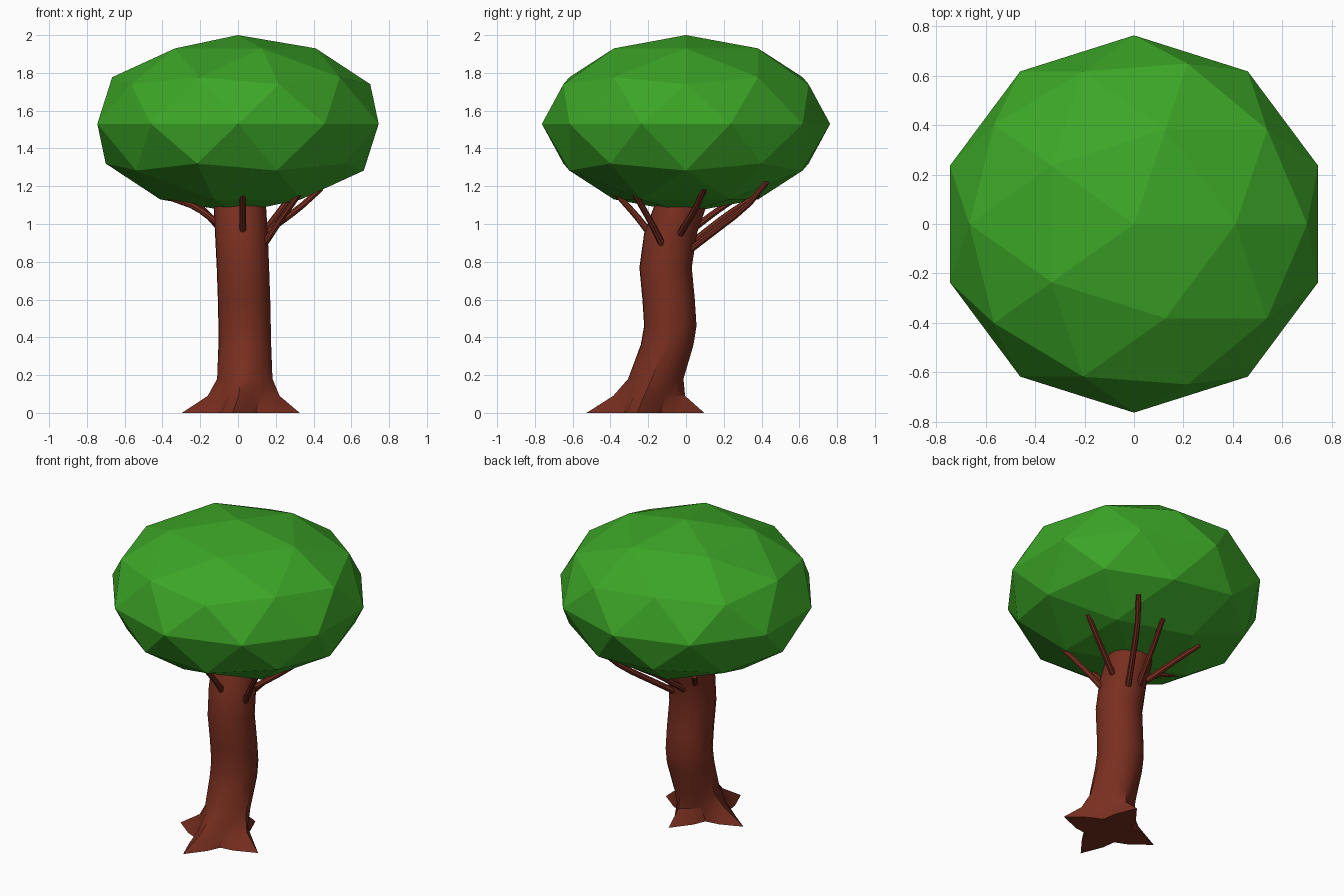
import bpy, bmesh
from math import cos, sin, pi, radians
from mathutils import Vector

if "Cube" in bpy.data.objects:
    bpy.data.objects.remove(bpy.data.objects["Cube"])


def material(name, rgb):
    m = bpy.data.materials.new(name)
    m.diffuse_color = (*rgb, 1)
    m.use_nodes = True
    m.node_tree.nodes["Principled BSDF"].inputs["Base Color"].default_value = m.diffuse_color
    return m


leaf = material("leaf_green", (0.045, 0.38, 0.02))
bark = material("bark_brown", (0.19, 0.028, 0.014))

# Canopy: faceted, squashed icosphere
bpy.ops.mesh.primitive_ico_sphere_add(subdivisions=2, radius=1, location=(0, 0, 1.53))
canopy = bpy.context.object
canopy.name = "canopy"
canopy.scale = (0.783, 0.763, 0.47)
bpy.ops.object.transform_apply(location=False, rotation=False, scale=True)
canopy.data.materials.append(leaf)

# Trunk: lofted rings (z, centre x, centre y, radius, root spread)
RINGS = [
    (0.00, 0.015, -0.215, 0.140, 0.175),
    (0.09, 0.030, -0.195, 0.137, 0.055),
    (0.18, 0.036, -0.160, 0.136, 0.012),
    (0.36, 0.036, -0.100, 0.141, 0),
    (0.46, 0.035, -0.083, 0.140, 0),
    (0.60, 0.032, -0.092, 0.140, 0),
    (0.77, 0.026, -0.108, 0.140, 0),
    (0.95, 0.018, -0.082, 0.141, 0),
    (1.09, 0.010, -0.032, 0.140, 0),
    (1.22, 0.005, 0.010, 0.130, 0),
]
SIDES = 16
TURN = radians(-8)
bm = bmesh.new()
loops = []
for z, cx, cy, r, spread in RINGS:
    loop = []
    for i in range(SIDES):
        a = 2 * pi * i / SIDES
        rad = r + spread * ((1 + cos(4 * a)) / 2) ** 1.6
        loop.append(bm.verts.new((cx + rad * cos(a + TURN), cy + rad * sin(a + TURN), z)))
    loops.append(loop)
for lo, hi in zip(loops, loops[1:]):
    for i in range(SIDES):
        j = (i + 1) % SIDES
        bm.faces.new((lo[i], lo[j], hi[j], hi[i]))
bm.faces.new(loops[0][::-1])
bm.faces.new(loops[-1])
mesh = bpy.data.meshes.new("trunk")
bm.to_mesh(mesh)
bm.free()
trunk = bpy.data.objects.new("trunk", mesh)
bpy.context.collection.objects.link(trunk)
mesh.materials.append(bark)

# Branches: thin bent tubes, each given as root, bend, tip
BRANCHES = [
    [(0.13, -0.12, 0.88), (0.21, -0.18, 1.00), (0.31, -0.26, 1.14)],
    [(0.025, -0.19, 0.95), (0.025, -0.26, 1.04), (0.025, -0.35, 1.14)],
    [(-0.10, -0.08, 1.00), (-0.22, -0.06, 1.09), (-0.36, -0.05, 1.14)],
    [(-0.08, 0.02, 0.96), (-0.17, 0.15, 1.06), (-0.25, 0.27, 1.14)],
    [(-0.01, 0.03, 0.90), (0.04, 0.22, 1.05), (0.09, 0.36, 1.14)],
    [(0.07, 0.03, 0.87), (0.24, 0.32, 1.09), (0.31, 0.41, 1.20)],
    [(0.14, -0.03, 0.95), (0.32, 0.05, 1.08), (0.42, 0.09, 1.17)],
]
curve = bpy.data.curves.new("branches", 'CURVE')
curve.dimensions = '3D'
curve.bevel_depth = 0.017
curve.bevel_resolution = 2
curve.use_fill_caps = True
for pts in BRANCHES:
    root, bend, tip = (Vector(p) for p in pts)
    path = [root, root.lerp(bend, 0.8), bend.lerp(tip, 0.2), tip,
            tip + (tip - bend).normalized() * 0.03]
    spline = curve.splines.new('POLY')
    spline.points.add(len(path) - 1)
    for k, p in enumerate(path):
        spline.points[k].co = (*p, 1)
        spline.points[k].radius = 1.1 - 0.06 * k
curve.materials.append(bark)
branches = bpy.data.objects.new("branches", curve)
bpy.context.collection.objects.link(branches)

bpy.ops.object.select_all(action='DESELECT')
branches.select_set(True)
bpy.context.view_layer.objects.active = branches
bpy.ops.object.convert(target='MESH')

# Smooth bark, keeping root edges crisp
trunk.select_set(True)
bpy.ops.object.shade_smooth_by_angle(angle=radians(30))
